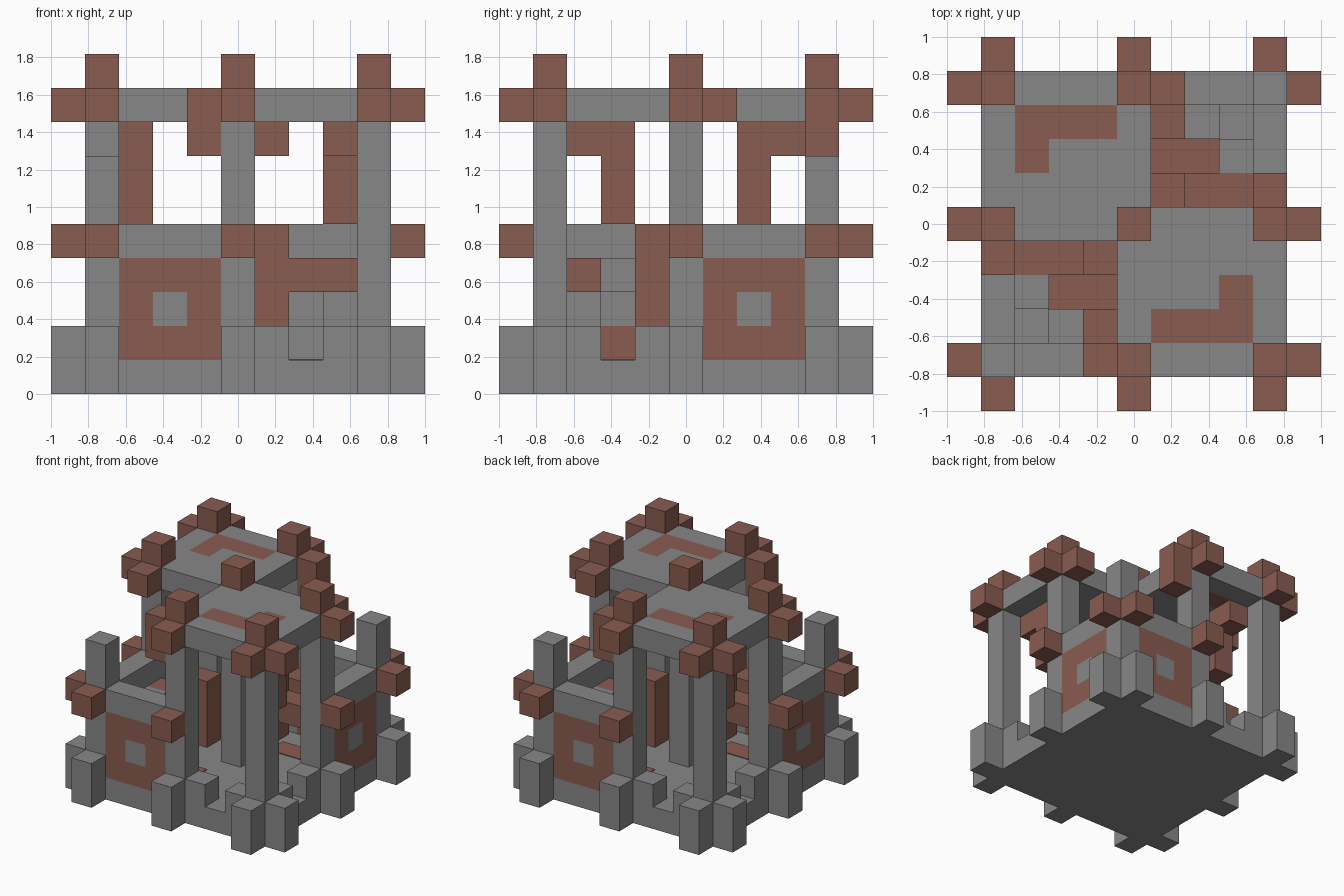
import bpy
import bmesh
from mathutils import Vector

if "Cube" in bpy.data.objects:
    bpy.data.objects.remove(bpy.data.objects["Cube"])

N = 11                 # blocks along the longest side
U = 2 / N              # block size


def material(name, rgb):
    m = bpy.data.materials.new(name)
    m.use_nodes = True
    m.diffuse_color = (*rgb, 1)
    bsdf = next(n for n in m.node_tree.nodes if n.type == "BSDF_PRINCIPLED")
    bsdf.inputs["Base Color"].default_value = (*rgb, 1)
    return m


MATS = [material("stone_grey", (0.245, 0.245, 0.245)),
        material("clay_brown", (0.25, 0.107, 0.082))]
GREY, BROWN = 0, 1
cells = {}             # block position -> (part, colour)


def fill(part, colour, xs, ys, zs):
    """Fill a box of blocks and its half-turn copy."""
    span = lambda s: range(s[0], s[1] + 1) if isinstance(s, tuple) else (s,)
    for i in span(xs):
        for j in span(ys):
            for k in span(zs):
                for key in ((i, j, k), (N - 1 - i, N - 1 - j, k)):
                    cells[key] = (part, colour)


# Base plate and the paired feet around it
fill("base", GREY, (1, 9), (1, 9), 0)
for p in (1, 5, 9):
    fill("feet", GREY, 0, p, (0, 1))
    fill("feet", GREY, p, 0, (0, 1))

# Low curbs at the open corners
for i, j in ((6, 1), (8, 1), (9, 2), (9, 4)):
    fill("curbs", GREY, i, j, 1)

# Posts
for i, j in ((5, 1), (1, 5), (5, 5), (9, 1)):
    fill("posts", GREY, i, j, (1, 7))
fill("short_posts", GREY, 1, 1, (1, 6))

# Walls with a brown panel and a grey centre
fill("walls", GREY, (2, 4), 1, (1, 4))
fill("walls", GREY, 1, (2, 4), (1, 4))
fill("walls", BROWN, (2, 4), 1, (1, 3))
fill("walls", BROWN, 1, (2, 4), (1, 3))
fill("walls", GREY, 3, 1, 2)
fill("walls", GREY, 1, 3, 2)

# Room interior blocks
fill("inner_column", BROWN, 4, 4, (2, 4))
fill("inner_arm", BROWN, (2, 3), 4, 3)
fill("inner_bracket", BROWN, 4, 2, 3)
fill("inner_corner", GREY, 2, 2, (1, 2))
fill("inner_shelf", GREY, 2, 3, 3)
fill("inner_step", GREY, 3, 2, 1)

# Roof slabs with a brown inlay and a hanging column below
fill("roofs", GREY, (5, 9), (1, 5), 8)
fill("roofs", BROWN, (6, 8), 2, 8)
fill("roofs", BROWN, 8, 3, 8)
fill("hanging_columns", BROWN, 8, 3, (5, 7))
fill("hanging_columns", BROWN, 8, 2, 7)

# Knobs on top of the roofs, around their edges and on the wall corners
for i, j in ((5, 1), (9, 1), (9, 5), (5, 5)):
    fill("roof_knobs", BROWN, i, j, 9)
for i, j in ((5, 0), (9, 0), (10, 1), (10, 5), (9, 6), (4, 1)):
    fill("eave_knobs", BROWN, i, j, 8)
fill("eave_knobs", BROWN, 4, 1, 7)
for i, j in ((0, 1), (1, 0), (0, 5), (5, 0)):
    fill("wall_knobs", BROWN, i, j, 4)


def build(part):
    """Mesh the exposed block faces of one part."""
    bm = bmesh.new()
    for key, (owner, colour) in cells.items():
        if owner != part:
            continue
        centre = Vector(key) + Vector((0.5, 0.5, 0.5))
        for axis in range(3):
            for sign in (-1, 1):
                side = list(key)
                side[axis] += sign
                if tuple(side) in cells:
                    continue
                n, a, b = Vector(), Vector(), Vector()
                n[axis], a[(axis + 1) % 3], b[(axis + 2) % 3] = sign / 2, 0.5, sign / 2
                quad = [centre + n + s * a + t * b
                        for s, t in ((-1, -1), (1, -1), (1, 1), (-1, 1))]
                offset = Vector((N / 2, N / 2, 0))
                face = bm.faces.new([bm.verts.new((v - offset) * U) for v in quad])
                face.material_index = colour
    bmesh.ops.remove_doubles(bm, verts=bm.verts, dist=0.001)
    bmesh.ops.dissolve_limit(bm, angle_limit=0.01, verts=bm.verts,
                             edges=bm.edges, delimit={"MATERIAL"})
    mesh = bpy.data.meshes.new(part)
    bm.to_mesh(mesh)
    bm.free()
    for m in MATS:
        mesh.materials.append(m)
    bpy.context.collection.objects.link(bpy.data.objects.new(part, mesh))


for part in dict.fromkeys(owner for owner, _ in cells.values()):
    build(part)

# Thin brown floor inlays in the two rooms
for turn, name in ((1, "front_floor_inlay"), (-1, "back_floor_inlay")):
    bm = bmesh.new()
    bmesh.ops.create_cube(bm, size=1)
    for v in bm.verts:
        v.co = ((v.co.x * 2 - 1.5) * U * turn, (v.co.y - 2) * U * turn,
                U + 0.003 + v.co.z * 0.006)
    mesh = bpy.data.meshes.new(name)
    bm.to_mesh(mesh)
    bm.free()
    mesh.materials.append(MATS[BROWN])
    bpy.context.collection.objects.link(bpy.data.objects.new(name, mesh))
